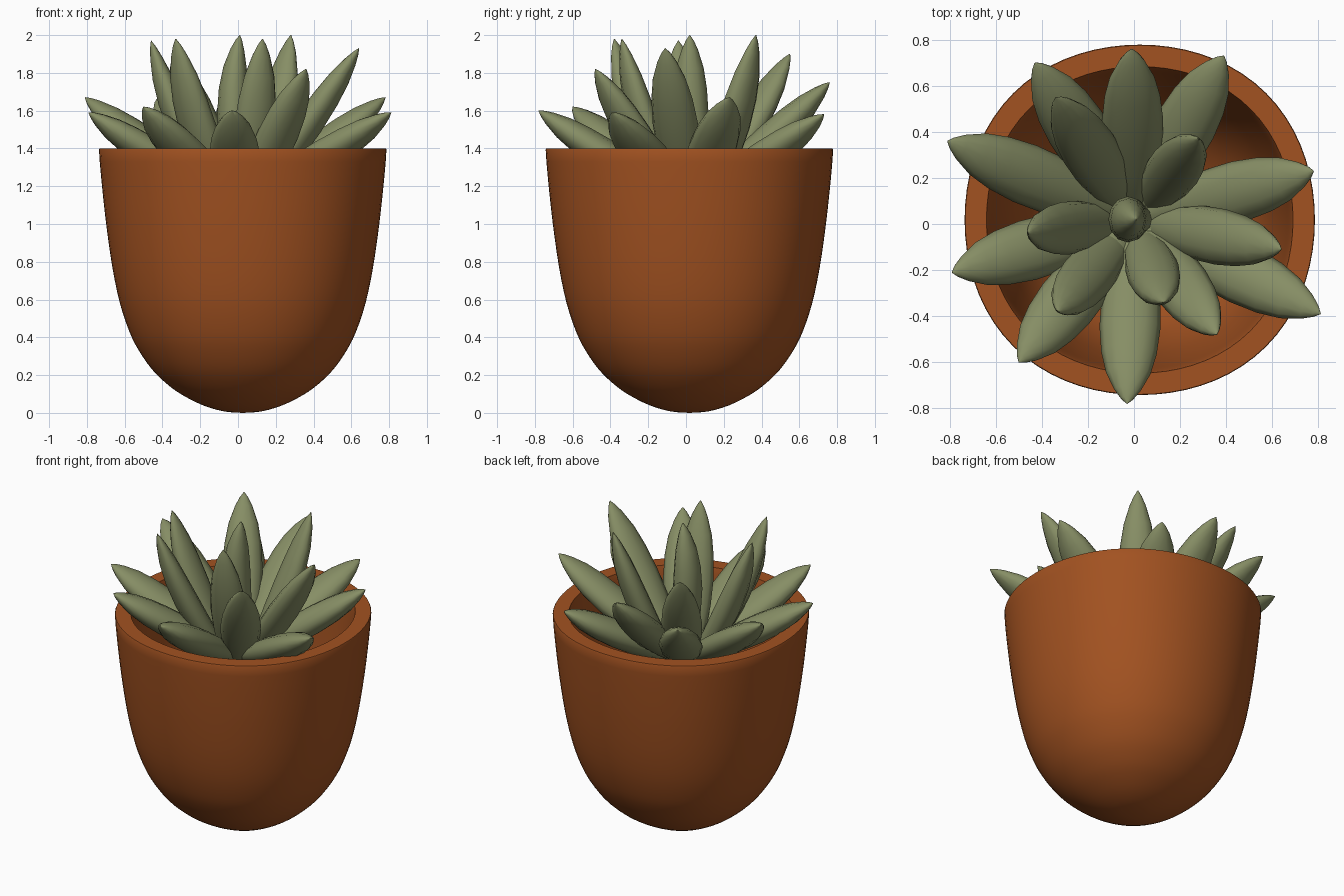
import bpy, bmesh, math
from mathutils import Vector

cube = bpy.data.objects.get("Cube")
if cube:
    bpy.data.objects.remove(cube, do_unlink=True)


def material(name, colour):
    mat = bpy.data.materials.new(name)
    mat.use_nodes = True
    mat.diffuse_color = (*colour, 1)
    mat.node_tree.nodes["Principled BSDF"].inputs["Base Color"].default_value = (*colour, 1)
    return mat


terracotta = material("terracotta", (0.36, 0.084, 0.015))
leaf_green = material("leaf green", (0.24, 0.27, 0.13))


def finish(name, bm, mat, angle):
    bmesh.ops.recalc_face_normals(bm, faces=bm.faces)
    mesh = bpy.data.meshes.new(name)
    bm.to_mesh(mesh)
    bm.free()
    mesh.materials.append(mat)
    obj = bpy.data.objects.new(name, mesh)
    bpy.context.collection.objects.link(obj)
    bpy.ops.object.select_all(action="DESELECT")
    obj.select_set(True)
    bpy.context.view_layer.objects.active = obj
    bpy.ops.object.shade_smooth_by_angle(angle=math.radians(angle))
    return obj


def smooth_profile(points, steps=3):
    """Pass a smooth curve through the (radius, height) points."""
    pts = [Vector(p) for p in points]
    pts = [2 * pts[0] - pts[1]] + pts + [2 * pts[-1] - pts[-2]]
    result = []
    for a, b, c, d in zip(pts, pts[1:], pts[2:], pts[3:]):
        for k in range(steps):
            t = k / steps
            result.append(b + (c - a) * t / 2 + (2 * a - 5 * b + 4 * c - d) * t * t / 2
                          + (3 * b - a - 3 * c + d) * t ** 3 / 2)
    return result + [pts[-2]]


# Pot: rounded outer wall, flat rim and hollow bowl, spun from one profile
outer = smooth_profile([(0, 0), (0.1, 0.008), (0.21, 0.04), (0.32, 0.095), (0.40, 0.152),
                        (0.48, 0.23), (0.55, 0.33), (0.60, 0.43), (0.65, 0.58),
                        (0.69, 0.77), (0.723, 1.0), (0.745, 1.2), (0.757, 1.33)])
rim = [Vector(p) for p in [(0.761, 1.394), (0.758, 1.4), (0.746, 1.4)]]
inner = smooth_profile([(0.666, 1.4), (0.658, 1.36), (0.648, 1.27), (0.63, 1.05), (0.60, 0.8),
                        (0.55, 0.55), (0.46, 0.35), (0.3, 0.19), (0.15, 0.13), (0, 0.12)])
bm = bmesh.new()
verts = [bm.verts.new((p.x, 0, p.y)) for p in outer + rim + inner]
edges = [bm.edges.new(pair) for pair in zip(verts, verts[1:])]
bmesh.ops.spin(bm, geom=verts + edges, axis=(0, 0, 1), cent=(0, 0, 0),
               angle=math.tau, steps=72, use_merge=True)
bmesh.ops.remove_doubles(bm, verts=bm.verts, dist=0.0005)
# The pot is very slightly squared, fuller on the diagonals
for v in bm.verts:
    fuller = 1 + 0.022 * math.sin(2 * math.atan2(v.co.y, v.co.x)) ** 2
    v.co.x *= fuller
    v.co.y *= fuller
pot = finish("pot", bm, terracotta, 60)
pot.location = (0.025, 0.018, 0)

# Leaf outline: (position along the leaf, share of full width)
OUTLINE = [(0, 0.35), (0.12, 0.66), (0.25, 0.84), (0.4, 0.97), (0.55, 1), (0.7, 0.91),
           (0.82, 0.73), (0.92, 0.43), (0.97, 0.21), (1, 0.02)]
CENTRE = Vector((0, 0.02, 0))
SIDES = 12


def leaf(name, tip, base_z, width, flatness, bow, bow_z):
    """Fleshy pointed leaf swept along a bent line from the crown to its tip."""
    tip = Vector(tip)
    out = Vector((tip.x, tip.y, 0)) - CENTRE
    base = CENTRE + out.normalized() * 0.05 + Vector((0, 0, base_z))
    bend = CENTRE + out * bow + Vector((0, 0, base_z + (tip.z - base_z) * bow_z))
    side = Vector((-out.y, out.x, 0)).normalized()
    bm = bmesh.new()
    rings = []
    for t, share in OUTLINE:
        point = base * (1 - t) ** 2 + bend * 2 * t * (1 - t) + tip * t * t
        along = ((bend - base) * (1 - t) + (tip - bend) * t).normalized()
        up = along.cross(side)
        half = width * share / 2
        ring = []
        for i in range(SIDES):
            a = math.tau * i / SIDES
            offset = side * math.cos(a) + up * math.sin(a) * flatness
            ring.append(bm.verts.new(point + offset * half))
        rings.append(ring)
    for low, high in zip(rings, rings[1:]):
        for i in range(SIDES):
            j = (i + 1) % SIDES
            bm.faces.new((low[i], low[j], high[j], high[i]))
    bm.faces.new(rings[0])
    bm.faces.new(rings[-1])
    finish(name, bm, leaf_green, 50)


# Outer leaves spread low over the rim
outer_tips = [(-0.43, 0.70, 1.66), (-0.01, 0.76, 1.75), (0.39, 0.73, 1.58),
              (0.78, 0.23, 1.67), (0.81, -0.39, 1.59), (-0.03, -0.78, 1.6),
              (-0.5, -0.6, 1.62), (-0.79, -0.21, 1.59), (-0.81, 0.36, 1.67)]
for n, tip in enumerate(outer_tips, 1):
    leaf(f"outer_leaf_{n}", tip, 1.13, 0.265, 0.64, bow=0.55, bow_z=0.46)

# Middle leaves rise steeply
middle_tips = [(0.64, -0.11, 1.93), (0.36, -0.48, 1.82), (-0.34, 0.55, 1.9)]
for n, tip in enumerate(middle_tips, 1):
    leaf(f"middle_leaf_{n}", tip, 1.08, 0.245, 0.64, bow=0.54, bow_z=0.46)

# Inner leaves curl upright around the crown
inner_tips = [(0.13, -0.34, 1.98), (-0.33, -0.38, 1.98), (-0.46, -0.04, 1.97),
              (0.28, 0.37, 2.0)]
for n, tip in enumerate(inner_tips, 1):
    leaf(f"inner_leaf_{n}", tip, 1.04, 0.23, 0.64, bow=0.66, bow_z=0.4)

# Upright leaf in the middle
leaf("crown_leaf", (0.01, 0.02, 2.0), 1.05, 0.2, 0.85, bow=-8, bow_z=0.5)
